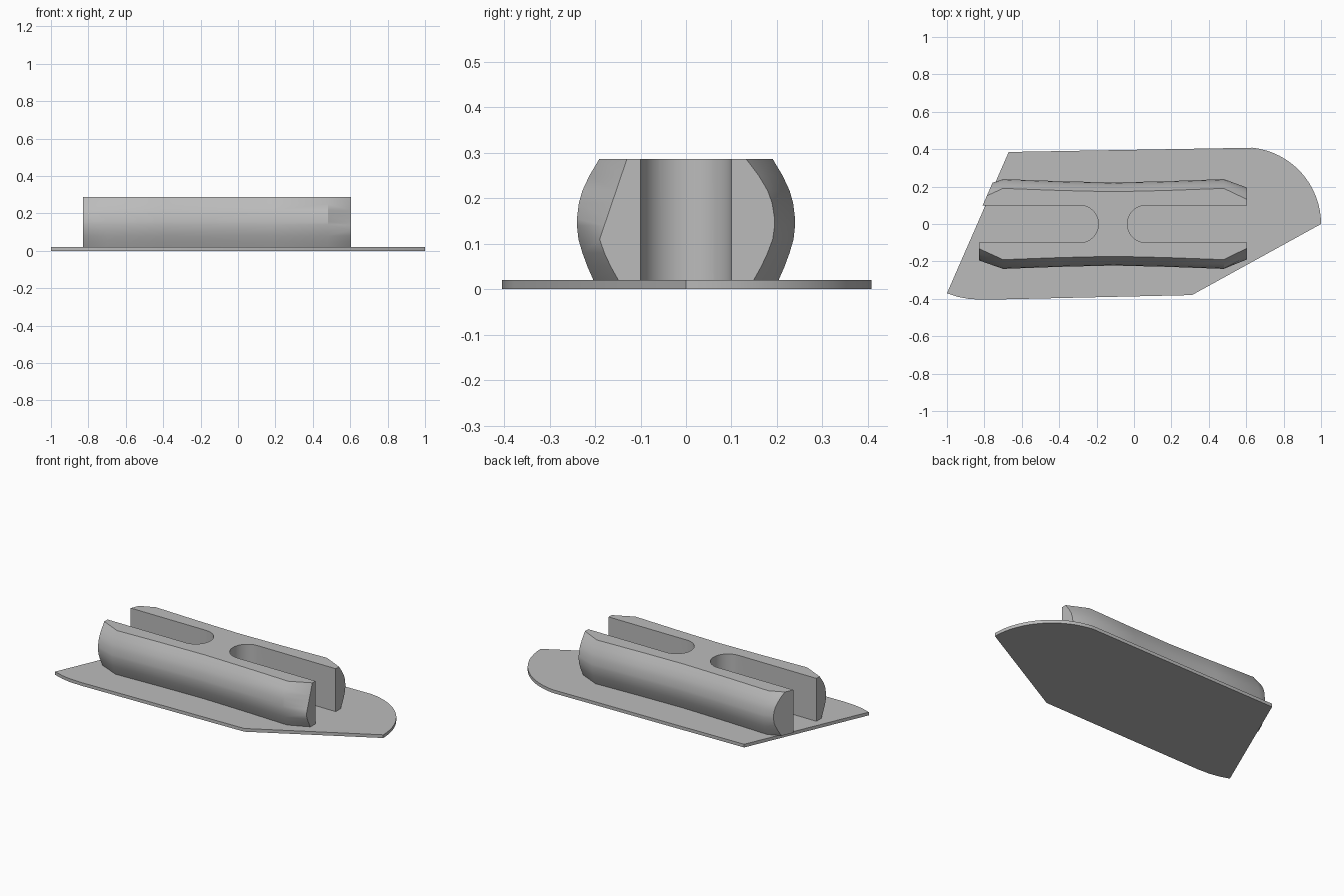
import bpy, bmesh, math
from mathutils import Vector

cube = bpy.data.objects.get("Cube")
if cube:
    bpy.data.objects.remove(cube, do_unlink=True)

grey = bpy.data.materials.new("grey")
grey.use_nodes = True
colour = (0.5, 0.5, 0.5, 1)
grey.diffuse_color = colour
grey.node_tree.nodes["Principled BSDF"].inputs["Base Color"].default_value = colour


def make_object(name, bm):
    bmesh.ops.recalc_face_normals(bm, faces=bm.faces)
    mesh = bpy.data.meshes.new(name)
    bm.to_mesh(mesh)
    bm.free()
    mesh.materials.append(grey)
    obj = bpy.data.objects.new(name, mesh)
    bpy.context.collection.objects.link(obj)
    return obj


def prism(name, outline, bottom, top):
    bm = bmesh.new()
    face = bm.faces.new([bm.verts.new((x, y, bottom)) for x, y in outline])
    extruded = bmesh.ops.extrude_face_region(bm, geom=[face])["geom"]
    verts = [g for g in extruded if isinstance(g, bmesh.types.BMVert)]
    bmesh.ops.translate(bm, verts=verts, vec=(0, 0, top - bottom))
    return make_object(name, bm)


def arc(cx, cy, radius, start, end, steps):
    angles = [math.radians(start + (end - start) * i / steps) for i in range(steps + 1)]
    return [(cx + radius * math.cos(a), cy + radius * math.sin(a)) for a in angles]


PLATE_TOP, BODY_TOP = 0.02, 0.287

# Thin base plate with a rounded corner and a slanted end
outline = [(-1, -0.37), (-0.94, -0.39), (-0.88, -0.401), (-0.8, -0.405), (0.31, -0.38)]
outline += arc(0.59, 0, 0.41, 0, 84, 16) + [(-0.67, 0.385)]
plate = prism("base_plate", outline, 0, PLATE_TOP)

# Waisted body: bulging side profile (height, inset) lofted along x
PROFILE = [(PLATE_TOP, 0.033), (0.05, 0.021), (0.08, 0.011), (0.11, 0.003), (0.14, 0),
           (0.155, 0), (0.19, 0.004), (0.217, 0.011), (0.25, 0.025), (BODY_TOP, 0.045)]
STATIONS = [(-0.828, 0.195), (-0.7, 0.24), (-0.4, 0.229), (-0.11, 0.222),
            (0.18, 0.229), (0.48, 0.24), (0.603, 0.195)]


def section(x, width):
    scale = 1.4 if width < 0.2 else 1.1
    back = [(x, width - inset * scale, z) for z, inset in PROFILE]
    front = [(x, -y, z) for x, y, z in back]
    if x == STATIONS[-1][0]:
        # one end corner is shaved flat towards the top
        front = [(x, max(y, -0.19 + 0.34 * (z - 0.11)), z) for x, y, z in front]
    return back + front[::-1]


bm = bmesh.new()
rings = [[bm.verts.new(p) for p in section(*s)] for s in STATIONS]
for a, b in zip(rings, rings[1:]):
    for i in range(len(a)):
        j = (i + 1) % len(a)
        bm.faces.new((a[i], a[j], b[j], b[i]))
bm.faces.new(rings[0])
bm.faces.new(rings[-1])

# Trim the back corner parallel to the slanted plate end
bmesh.ops.recalc_face_normals(bm, faces=bm.faces)
bmesh.ops.triangulate(bm, faces=[f for f in bm.faces if len(f.verts) == 4])
cut = bmesh.ops.bisect_plane(bm, geom=bm.verts[:] + bm.edges[:] + bm.faces[:],
                             plane_co=Vector((-0.809, 0.1, 0)),
                             plane_no=Vector((-0.755, 0.33, 0)), clear_outer=True)
bmesh.ops.holes_fill(bm, edges=[e for e in bm.edges if e.is_boundary])
body = make_object("body", bm)

# Two round-ended slots, open at the outer ends
right_slot = arc(0.065, 0, 0.1, 90, 270, 24) + [(0.9, -0.1), (0.9, 0.1)]
left_slot = arc(-0.29, 0, 0.1, -90, 90, 24) + [(-1.1, 0.1), (-1.1, -0.1)]
for name, shape in (("right_slot_cutter", right_slot), ("left_slot_cutter", left_slot)):
    cutter = prism(name, shape, -0.1, 0.5)
    cutter.hide_render = True
    mod = body.modifiers.new(name, "BOOLEAN")
    mod.operation, mod.solver, mod.object = "DIFFERENCE", "EXACT", cutter
    bpy.context.view_layer.objects.active = body
    bpy.ops.object.modifier_apply(modifier=mod.name)
    bpy.data.objects.remove(cutter, do_unlink=True)

# Smooth curves with sharp rims
for obj in (plate, body):
    bpy.ops.object.select_all(action="DESELECT")
    obj.select_set(True)
    bpy.context.view_layer.objects.active = obj
    bpy.ops.object.shade_smooth_by_angle(angle=math.radians(28))
